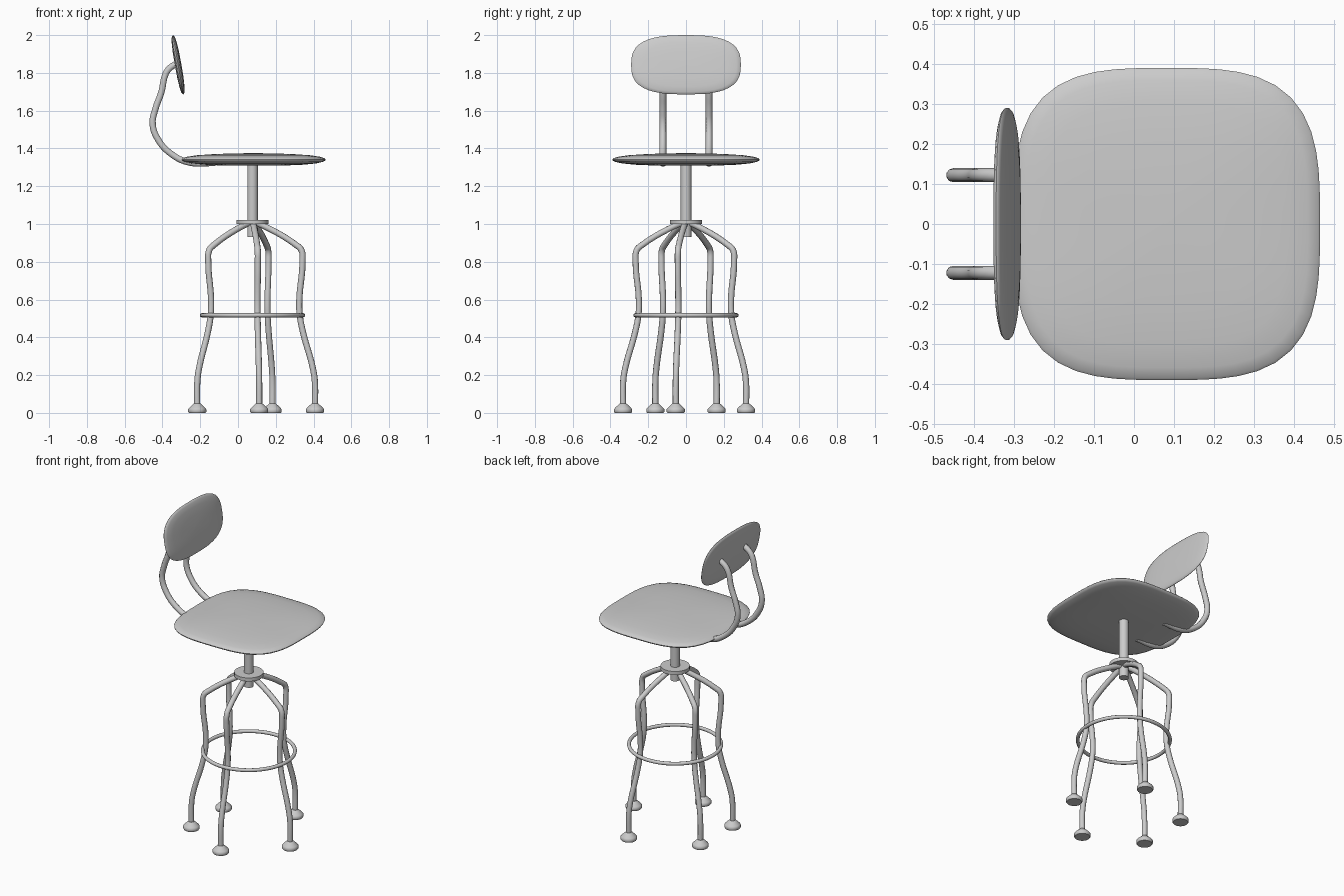
import bpy, bmesh, math
from mathutils import Matrix, Vector

if "Cube" in bpy.data.objects:
    bpy.data.objects.remove(bpy.data.objects["Cube"])

CX = 0.077  # axis of the swivel base


def finish(obj, angle=40):
    bpy.ops.object.select_all(action='DESELECT')
    obj.select_set(True)
    bpy.context.view_layer.objects.active = obj
    if obj.type == 'CURVE':
        bpy.ops.object.convert(target='MESH')
    bpy.ops.object.shade_smooth_by_angle(angle=math.radians(angle))
    return bpy.context.view_layer.objects.active


def from_bmesh(name, bm):
    bmesh.ops.recalc_face_normals(bm, faces=bm.faces)
    me = bpy.data.meshes.new(name)
    bm.to_mesh(me)
    bm.free()
    obj = bpy.data.objects.new(name, me)
    bpy.context.collection.objects.link(obj)
    return obj


def stack(name, profile, outline, centre=(0, 0, 0)):
    """Loft a closed solid: scaled copies of an outline at the profile heights."""
    bm = bmesh.new()
    c = Vector(centre)
    rings = [[bm.verts.new(c + Vector((x * s, y * s, z))) for x, y in outline]
             for s, z in profile]
    n = len(outline)
    for a, b in zip(rings, rings[1:]):
        for i in range(n):
            bm.faces.new((a[i], a[(i + 1) % n], b[(i + 1) % n], b[i]))
    bm.faces.new(rings[0])
    bm.faces.new(rings[-1])
    return from_bmesh(name, bm)


def superellipse(a, b, power, n=56):
    pts = []
    for i in range(n):
        t = 2 * math.pi * i / n
        c, s = math.cos(t), math.sin(t)
        r = (abs(c) ** power + abs(s) ** power) ** (-1 / power)
        pts.append((a * c * r, b * s * r))
    return pts


def tube(name, points, radius):
    cu = bpy.data.curves.new(name, 'CURVE')
    cu.dimensions = '3D'
    cu.bevel_depth = radius
    cu.bevel_resolution = 3
    cu.resolution_u = 5
    cu.use_fill_caps = True
    sp = cu.splines.new('BEZIER')
    sp.bezier_points.add(len(points) - 1)
    for bp, p in zip(sp.bezier_points, points):
        bp.co = p
        bp.handle_left_type = bp.handle_right_type = 'AUTO'
    obj = bpy.data.objects.new(name, cu)
    bpy.context.collection.objects.link(obj)
    return finish(obj, 50)


circle = superellipse(1, 1, 2, 32)

# Seat: cushioned rounded square
seat_profile = [(0.02, 1.310), (0.45, 1.310), (0.7, 1.314), (0.87, 1.321),
                (0.96, 1.329), (0.995, 1.336), (1.0, 1.342), (0.985, 1.348),
                (0.92, 1.356), (0.78, 1.364), (0.55, 1.370), (0.28, 1.374), (0.02, 1.375)]
finish(stack("seat", seat_profile, superellipse(0.383, 0.39, 3.3), (0.082, 0, 0)), 60)

# Backrest: thin tilted lens-shaped pad
half = [(1.0, 0.0), (0.985, 0.004), (0.92, 0.009), (0.75, 0.0135), (0.45, 0.0165), (0.02, 0.0175)]
back_profile = [(s, -z) for s, z in reversed(half)] + half[1:]
back = stack("backrest", back_profile, superellipse(0.159, 0.29, 2.8))
back.data.transform(Matrix.Translation((-0.317, 0, 1.843))
                    @ Matrix.Rotation(math.radians(-90 + -10 + 180), 4, 'Y'))
finish(back, 60)

# Backrest supports
support = [(-0.12, 1.323), (-0.26, 1.326), (-0.355, 1.372), (-0.425, 1.45),
           (-0.452, 1.53), (-0.437, 1.61), (-0.405, 1.70), (-0.385, 1.79),
           (-0.365, 1.822), (-0.325, 1.85)]
for side, label in ((-1, "right"), (1, "left")):
    tube("back_support_" + label, [(x, side * 0.122, z) for x, z in support], 0.0175)

# Centre post and hub plate
axis = (CX, 0, 0)
finish(stack("centre_post", [(0.028, 0.932), (0.028, 1.33)], circle, axis))
finish(stack("hub_plate", [(0.085, 1.0), (0.085, 1.022)], circle, axis))

# Foot ring
bm = bmesh.new()
N, M = 56, 12
grid = []
for i in range(N):
    u = 2 * math.pi * i / N
    row = []
    for j in range(M):
        v = 2 * math.pi * j / M
        r = 0.268 + 0.011 * math.cos(v)
        row.append(bm.verts.new((CX + r * math.cos(u), r * math.sin(u), 0.517 + 0.011 * math.sin(v))))
    grid.append(row)
for i in range(N):
    for j in range(M):
        a, b = grid[i], grid[(i + 1) % N]
        k = (j + 1) % M
        bm.faces.new((a[j], b[j], b[k], a[k]))
finish(from_bmesh("foot_ring", bm), 60)

# Five bent legs with flared feet
leg = [(0.025, 1.004), (0.06, 0.99), (0.235, 0.888), (0.262, 0.862), (0.268, 0.80),
       (0.251, 0.60), (0.253, 0.52), (0.27, 0.43), (0.324, 0.235),
       (0.334, 0.17), (0.335, 0.03)]
foot = [(0.044, 0.0), (0.048, 0.006), (0.048, 0.019), (0.043, 0.026),
        (0.024, 0.044), (0.017, 0.05)]
for k, deg in enumerate((-84, -9.3, 71.6, 151, 209)):
    c, s = math.cos(math.radians(deg)), math.sin(math.radians(deg))
    tube(f"leg_{k + 1}", [(CX + r * c, r * s, z) for r, z in leg], 0.0165)
    finish(stack(f"foot_{k + 1}", foot, circle, (CX + 0.335 * c, 0.335 * s, 0)))
